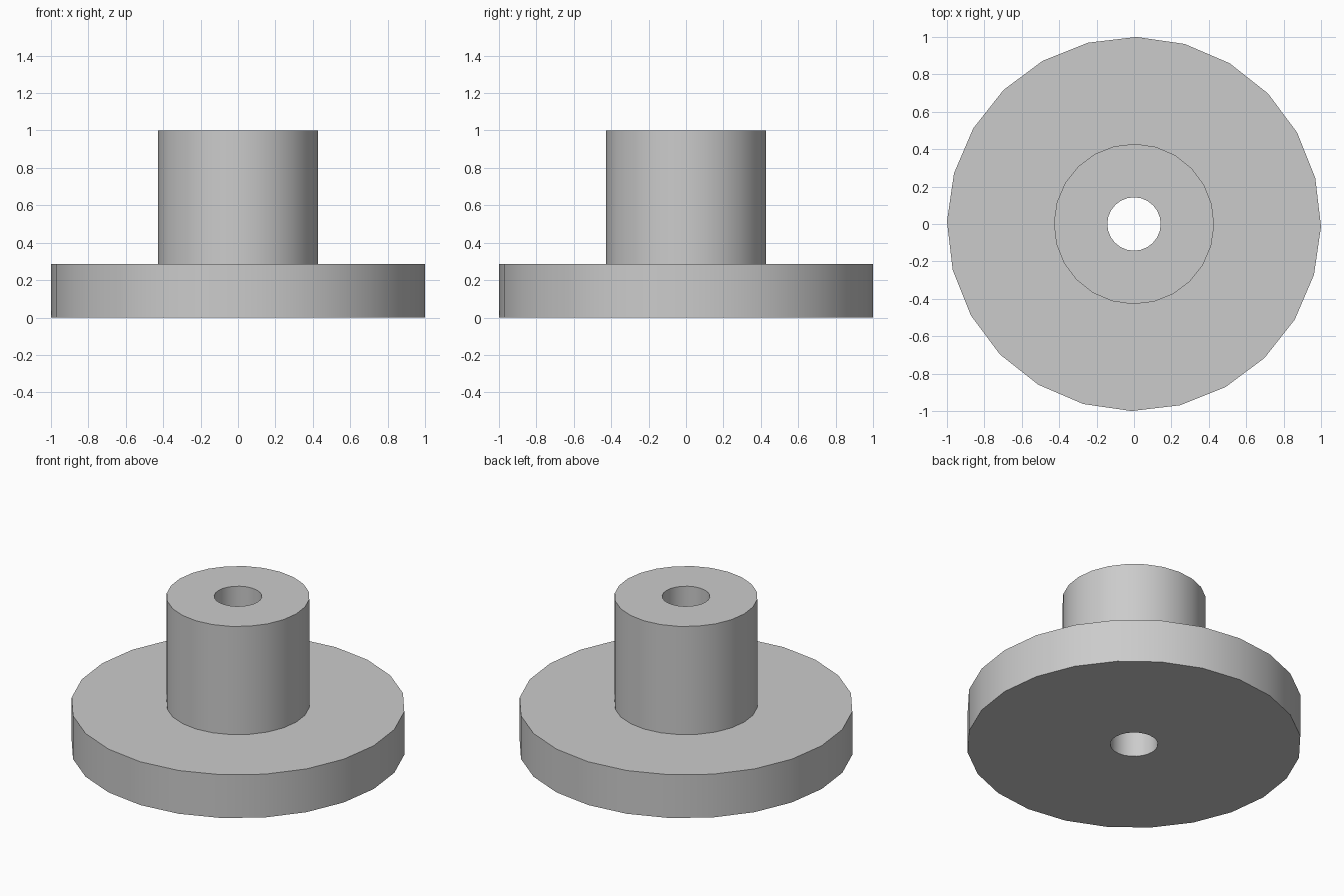
import bpy
import bmesh
import math
from mathutils import Matrix

cube = bpy.data.objects.get("Cube")
if cube:
    bpy.data.objects.remove(cube, do_unlink=True)

SIDES = 24
BORE, HUB, FLANGE = 1 / 7, 3 / 7, 1.0
STEP, HEIGHT = 2 / 7, 1.0

# Plain grey material
grey = bpy.data.materials.new("plain_grey")
grey.use_nodes = True
colour = (0.6, 0.6, 0.6, 1)
grey.diffuse_color = colour
grey.node_tree.nodes["Principled BSDF"].inputs["Base Color"].default_value = colour

# Stepped half-section turned round the vertical axis: bore, flange and hub
section = [(BORE, 0), (FLANGE, 0), (FLANGE, STEP),
           (HUB, STEP), (HUB, HEIGHT), (BORE, HEIGHT)]
bm = bmesh.new()
points = [bm.verts.new((r, 0, z)) for r, z in section]
edges = [bm.edges.new((a, b)) for a, b in zip(points, points[1:] + points[:1])]
bmesh.ops.spin(bm, geom=points + edges, cent=(0, 0, 0), axis=(0, 0, 1),
               angle=math.tau, steps=SIDES, use_merge=True)
bmesh.ops.remove_doubles(bm, verts=bm.verts[:], dist=0.0001)
bmesh.ops.recalc_face_normals(bm, faces=bm.faces[:])
bm.transform(Matrix.Rotation(math.radians(-0.75), 4, "Z"))

mesh = bpy.data.meshes.new("flanged_hub")
bm.to_mesh(mesh)
bm.free()
mesh.materials.append(grey)
hub = bpy.data.objects.new("flanged_hub", mesh)
bpy.context.collection.objects.link(hub)

# Smooth round walls with crisp rims
bpy.ops.object.select_all(action="DESELECT")
hub.select_set(True)
bpy.context.view_layer.objects.active = hub
bpy.ops.object.shade_smooth_by_angle(angle=math.radians(30))
